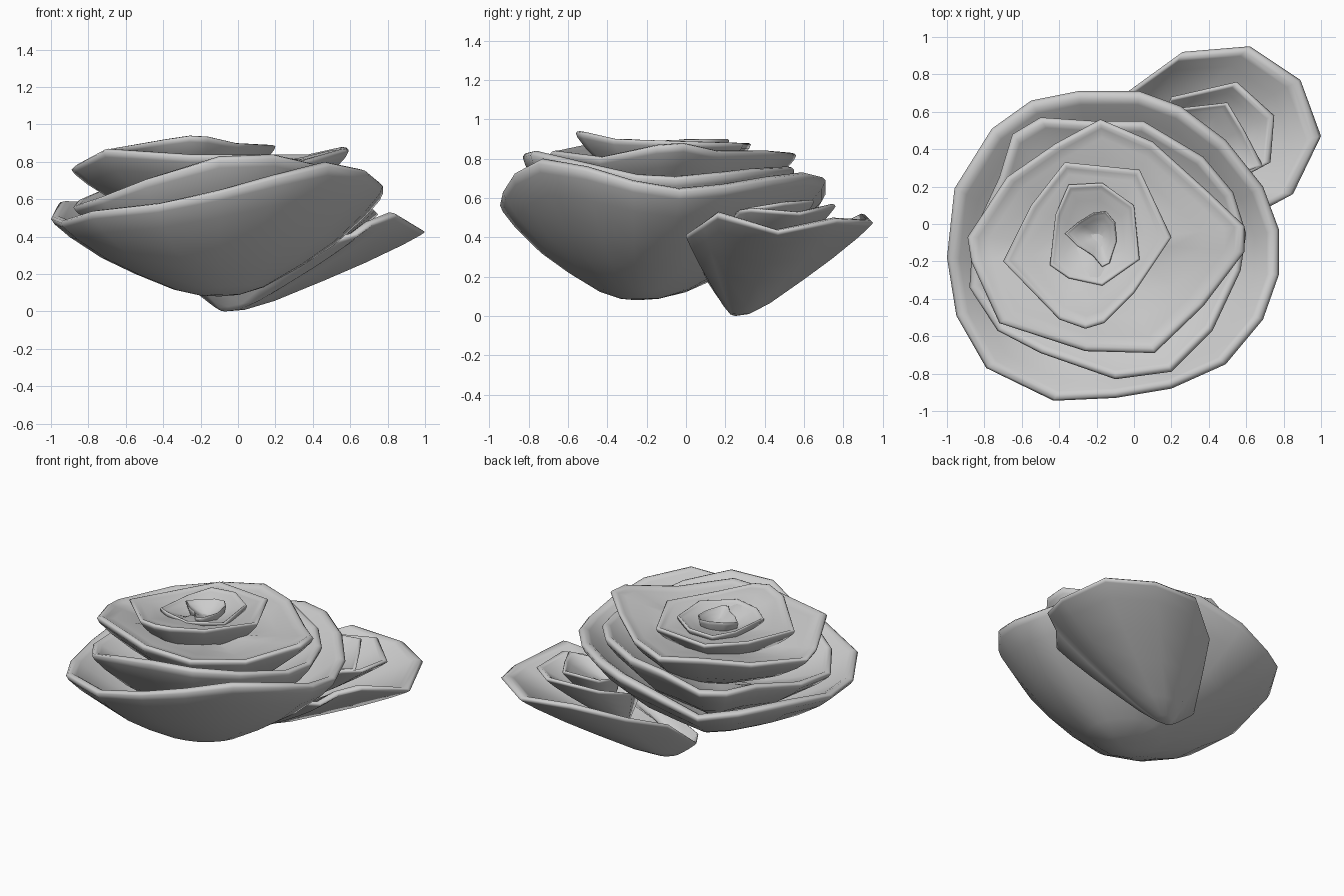
import bpy, bmesh
from mathutils import Vector

# (radial fraction, height fraction) from base, over a rolled lip, down the inside
ROUNDED = [(.12, .015), (.27, .085), (.5, .28), (.7, .48), (.89, .74), (.98, .9)]
STRAIGHT = [(.1, .02), (.25, .13), (.5, .38), (.7, .59), (.89, .81), (.98, .93)]
LIP = [(1, .965), (.985, .99), (.955, 1), (.925, .97)]
INSIDE = [(.85, .84), (.68, .62), (.45, .38), (.2, .22)]


def petal_cup(name, base, rim, floor=.15, outside=ROUNDED):
    """Closed cup of petals: a base point swept out to a wavy polygonal rim."""
    base = Vector(base)
    rim = [Vector(p) for p in rim]
    bm = bmesh.new()

    def point(p, r, h):
        d = p - base
        return bm.verts.new((base.x + d.x * r, base.y + d.y * r, base.z + d.z * h))

    rows = [[point(p, r, h) for p in rim] for r, h in outside + LIP]
    for r, h in INSIDE:
        h = floor + (h - .15) / .85 * (1 - floor)
        rows.append([point(p, r, h) for p in rim])
    n = len(rim)
    for a, b in zip(rows, rows[1:]):
        for i in range(n):
            j = (i + 1) % n
            bm.faces.new((a[i], a[j], b[j], b[i]))
    mean_z = sum(p.z for p in rim) / n
    bottom = bm.verts.new(base)
    inner = bm.verts.new((base.x, base.y, base.z + (mean_z - base.z) * floor))
    for i in range(n):
        j = (i + 1) % n
        bm.faces.new((bottom, rows[0][j], rows[0][i]))
        bm.faces.new((inner, rows[-1][i], rows[-1][j]))
    bmesh.ops.recalc_face_normals(bm, faces=bm.faces)
    me = bpy.data.meshes.new(name)
    bm.to_mesh(me)
    bm.free()
    for p in me.polygons:
        p.use_smooth = True
    obj = bpy.data.objects.new(name, me)
    bpy.context.collection.objects.link(obj)
    return obj


# Main bloom, outermost layer
petal_cup("outer_petals", (-.1, -.25, .08), [
    (-.3, .71, .64), (.03, .71, .71), (.25, .63, .73), (.49, .45, .71), (.69, .2, .67),
    (.775, -.03, .65), (.775, -.27, .69), (.69, -.51, .76), (.49, -.75, .80),
    (.2, -.88, .73), (-.1, -.93, .65), (-.43, -.945, .58), (-.79, -.77, .54),
    (-.95, -.49, .49), (-1, -.18, .51), (-.96, .19, .59), (-.76, .51, .58), (-.55, .66, .55)], .25)

# Second layer, tilted up at the front
petal_cup("second_petals", (-.1, -.18, .2), [
    (-.5, .57, .68), (-.2, .55, .73), (.05, .55, .76), (.37, .36, .75), (.53, .17, .73),
    (.6, -.05, .71), (.57, -.25, .72), (.42, -.57, .79), (.2, -.79, .84), (-.1, -.83, .83),
    (-.5, -.69, .71), (-.73, -.57, .62), (-.88, -.34, .57), (-.86, -.05, .6),
    (-.72, .25, .66), (-.65, .48, .68)], .5)

# Third layer, flaring
petal_cup("third_petals", (-.12, -.1, .42), [
    (-.18, .56, .83), (.1, .44, .84), (.4, .17, .84), (.59, -.01, .88), (.59, -.15, .87),
    (.37, -.44, .81), (.11, -.69, .84), (-.26, -.68, .84), (-.72, -.53, .87),
    (-.87, -.2, .79), (-.89, -.07, .77), (-.68, .25, .80), (-.42, .43, .83)], .75)

# Inner layers and bud
petal_cup("fourth_petals", (-.22, -.1, .6), [
    (-.37, .33, .88), (.03, .29, .88), (.2, -.07, .89), (0, -.37, .90), (-.16, -.53, .935),
    (-.26, -.56, .94), (-.4, -.51, .92), (-.7, -.2, .87), (-.55, .1, .86)], .8)
petal_cup("inner_petals", (-.21, -.07, .65), [
    (-.35, .21, .89), (-.17, .22, .9), (0, .1, .9), (.03, -.19, .89), (-.17, -.33, .9),
    (-.35, -.29, .9), (-.45, -.22, .88), (-.42, .05, .88)], .7)
petal_cup("centre_bud", (-.19, -.06, .68), [
    (-.37, -.05, .89), (-.3, .01, .895), (-.22, .06, .9), (-.15, .07, .9), (-.1, .01, .9),
    (-.09, -.09, .89), (-.13, -.21, .89), (-.17, -.23, .89), (-.22, -.17, .89),
    (-.3, -.12, .89)], .7)

# Small side bloom leaning out from under the main one
petal_cup("side_outer_petals", (-.07, .25, 0), [
    (-.03, .71, .42), (.26, .92, .52), (.62, .95, .49), (.89, .77, .5), (1, .47, .44),
    (.85, .16, .53), (.72, .09, .48), (.64, 0, .42), (.3, .05, .32), (0, .1, .2),
    (-.2, .15, .15), (-.27, .27, .15), (-.18, .46, .32)], .35, STRAIGHT)
petal_cup("side_second_petals", (.2, .36, .2), [
    (.2, .68, .54), (.55, .76, .57), (.75, .58, .53), (.73, .33, .55), (.62, .27, .54),
    (.4, .2, .46), (.2, .2, .38), (.1, .45, .46)], .4, STRAIGHT)
petal_cup("side_inner_petals", (.3, .4, .28), [
    (.24, .62, .58), (.5, .65, .59), (.59, .5, .58), (.69, .31, .55), (.5, .25, .53),
    (.3, .28, .5), (.22, .42, .53)], .6, STRAIGHT)
